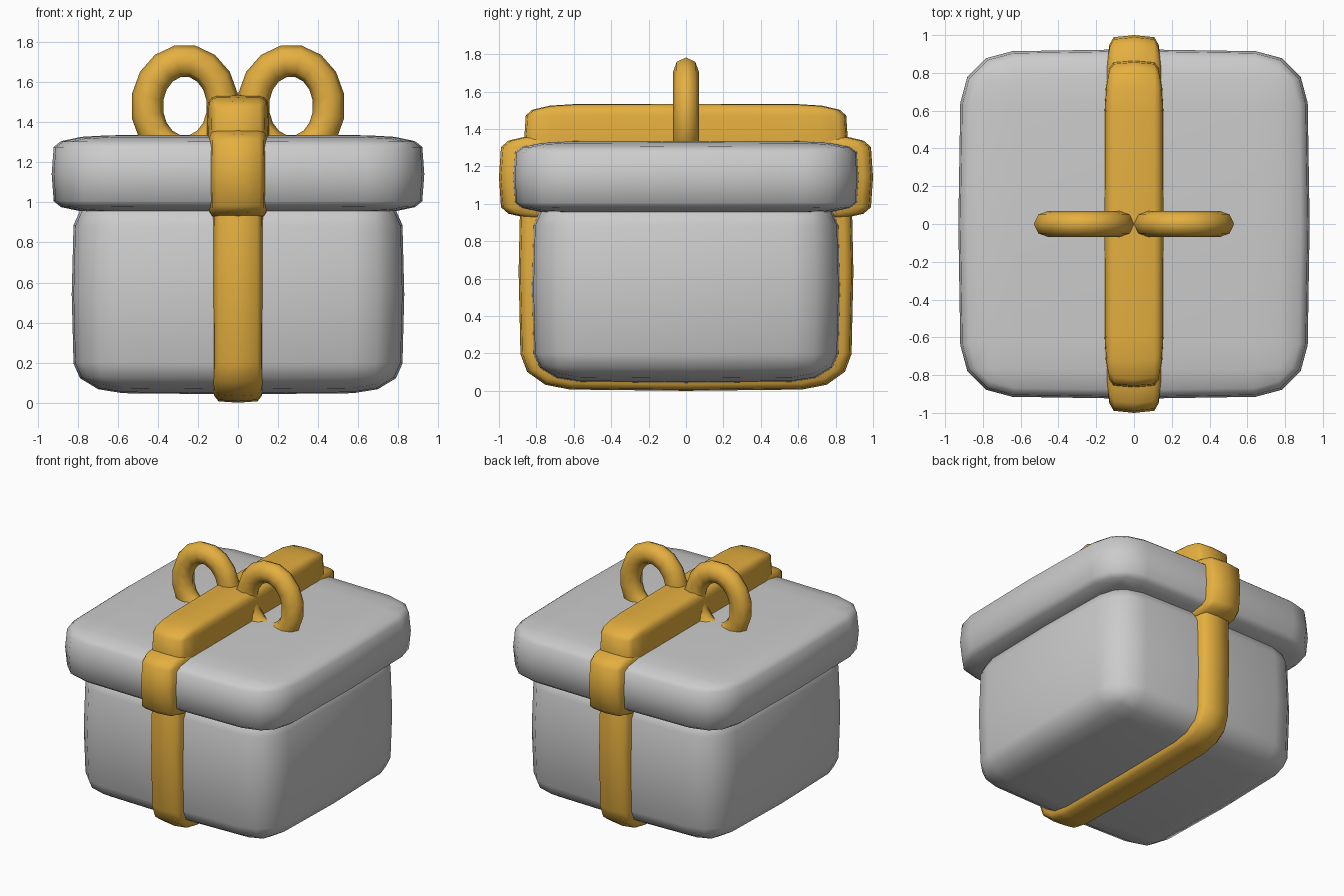
import bpy, bmesh
from math import cos, sin, pi
from mathutils import Vector

if "Cube" in bpy.data.objects:
    bpy.data.objects.remove(bpy.data.objects["Cube"])

gold = bpy.data.materials.new("gold")
gold.diffuse_color = (0.78, 0.43, 0.05, 1)
gold.use_nodes = True
gold.node_tree.nodes["Principled BSDF"].inputs["Base Color"].default_value = gold.diffuse_color


def finish(bm, name, mat=None):
    bmesh.ops.recalc_face_normals(bm, faces=bm.faces)
    for f in bm.faces:
        f.smooth = True
    me = bpy.data.meshes.new(name)
    bm.to_mesh(me)
    bm.free()
    ob = bpy.data.objects.new(name, me)
    bpy.context.collection.objects.link(ob)
    if mat:
        me.materials.append(mat)
    return ob


def soft_box(name, half_x, half_y, z0, z1, mat=None):
    """Rounded cube with slightly bulging sides, stretched to size."""
    bm = bmesh.new()
    bmesh.ops.create_cube(bm, size=2)
    bmesh.ops.bevel(bm, geom=bm.edges[:], offset=0.3, segments=3,
                    profile=0.5, affect='EDGES')
    for axis in ((1, 0, 0), (0, 1, 0), (0, 0, 1)):
        bmesh.ops.bisect_plane(bm, geom=bm.verts[:] + bm.edges[:] + bm.faces[:],
                               plane_co=(0, 0, 0), plane_no=axis)
    size = (half_x, half_y, (z1 - z0) / 2)
    for v in bm.verts:
        mid = [abs(c) < 0.01 for c in v.co]
        v.co = Vector([v.co[i] * size[i] * (0.978 + 0.011 * (sum(mid) - mid[i]))
                       for i in range(3)])
        v.co.z += (z0 + z1) / 2
    return finish(bm, name, mat)


def bow_loop(name, side):
    """Oval ring standing in the xz plane, sunk into the lid."""
    n, m = 16, 8
    bm = bmesh.new()
    rings = []
    for i in range(n):
        a = 2 * pi * (i + 0.5) / n
        ring = []
        for j in range(m):
            b = 2 * pi * j / m
            r = 0.08 * cos(b)
            ring.append(bm.verts.new((side * (0.265 + (0.19 + r) * cos(a)),
                                      0.07 * sin(b),
                                      1.48 + (0.228 + r) * sin(a))))
        rings.append(ring)
    for i in range(n):
        p, q = rings[i], rings[(i + 1) % n]
        for j in range(m):
            k = (j + 1) % m
            bm.faces.new((p[j], q[j], q[k], p[k]))
    return finish(bm, name, gold)


# box and lid
soft_box("box_body", 0.83, 0.825, 0.042, 1.04)
soft_box("lid", 0.93, 0.925, 0.945, 1.337)

# ribbon: around the body, around the lid rim, over the top
soft_box("body_ribbon", 0.14, 0.895, 0.0, 1.28, gold)
soft_box("lid_ribbon", 0.155, 1.0, 0.91, 1.375, gold)
soft_box("top_ribbon", 0.157, 0.866, 1.13, 1.535, gold)

# bow
for side, label in ((-1, "left"), (1, "right")):
    bow_loop("bow_loop_" + label, side)
